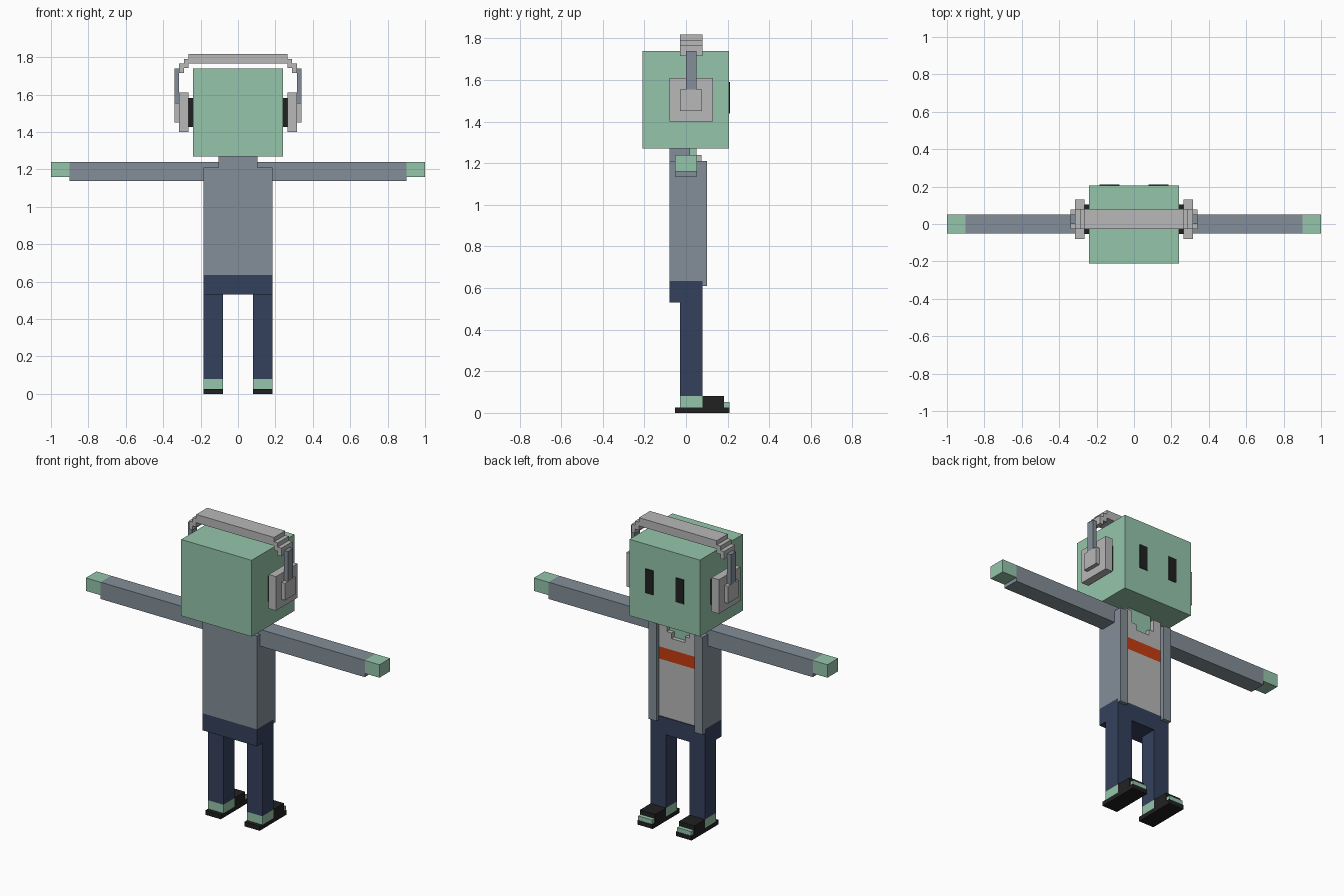
import bpy

if "Cube" in bpy.data.objects:
    bpy.data.objects.remove(bpy.data.objects["Cube"])


def material(name, r, g, b):
    """Flat colour given as sRGB bytes, stored as linear."""
    def lin(c):
        c /= 255
        return c / 12.92 if c <= 0.04045 else ((c + 0.055) / 1.055) ** 2.4
    m = bpy.data.materials.new(name)
    m.diffuse_color = (lin(r), lin(g), lin(b), 1)
    m.use_nodes = True
    m.node_tree.nodes["Principled BSDF"].inputs["Base Color"].default_value = m.diffuse_color
    return m


SKIN = material("green skin", 149, 197, 170)
SLATE = material("slate jacket", 131, 143, 152)
NAVY = material("navy trousers", 52, 64, 92)
BLACK = material("black", 33, 33, 33)
GREY = material("light grey", 184, 184, 184)
ORANGE = material("orange stripe", 197, 60, 14)


def box(name, mat, x, y, z):
    """Box from its (min, max) range on each axis."""
    cx, cy, cz = ((r[0] + r[1]) / 2 for r in (x, y, z))
    bpy.ops.mesh.primitive_cube_add(size=1, location=(cx, cy, cz))
    ob = bpy.context.object
    ob.name = name
    ob.scale = (x[1] - x[0], y[1] - y[0], z[1] - z[0])
    bpy.ops.object.transform_apply(location=False, rotation=False, scale=True)
    ob.data.materials.append(mat)
    return ob


def pair(name, mat, x, y, z):
    """Mirrored boxes on both sides of x = 0."""
    box(name + "_right", mat, x, y, z)
    box(name + "_left", mat, (-x[1], -x[0]), y, z)


# Head, eyes and neck
box("head", SKIN, (-0.24, 0.24), (-0.21, 0.207), (1.27, 1.74))
pair("eye", BLACK, (0.077, 0.132), (0.204, 0.211), (1.44, 1.59))
box("neck", SKIN, (-0.078, 0.078), (-0.03, 0.05), (1.1, 1.275))

# Jacket: back, collar, sides and open front flaps
box("jacket_back", SLATE, (-0.185, 0.185), (-0.08, 0.045), (0.635, 1.21))
box("jacket_collar", SLATE, (-0.105, 0.105), (-0.08, 0.02), (1.2, 1.27))
pair("jacket_side", SLATE, (0.13, 0.185), (0.04, 0.08), (0.635, 1.21))
pair("jacket_flap", SLATE, (0.13, 0.185), (0.08, 0.102), (0.61, 1.21))

# Shirt with stripe and stepped neckline
SHIRT_Y = (0.04, 0.075)
box("shirt_lower", GREY, (-0.13, 0.13), SHIRT_Y, (0.63, 0.985))
box("shirt_stripe", ORANGE, (-0.13, 0.13), SHIRT_Y, (0.985, 1.06))
box("shirt_chest", GREY, (-0.13, 0.13), SHIRT_Y, (1.06, 1.13))
pair("shirt_neckline", GREY, (0.045, 0.13), SHIRT_Y, (1.13, 1.165))
pair("shirt_shoulder", GREY, (0.078, 0.13), SHIRT_Y, (1.165, 1.24))

# Arms held straight out
pair("sleeve", SLATE, (0.078, 0.9), (-0.052, 0.052), (1.137, 1.24))
pair("hand", SKIN, (0.9, 1.0), (-0.052, 0.052), (1.16, 1.24))

# Trousers
box("hips", NAVY, (-0.185, 0.185), (-0.08, 0.08), (0.53, 0.635))
pair("trouser_leg", NAVY, (0.08, 0.185), (-0.028, 0.08), (0.08, 0.53))

# Feet in sandals
pair("heel", SKIN, (0.08, 0.185), (-0.028, 0.08), (0.027, 0.08))
pair("sole", BLACK, (0.08, 0.185), (-0.053, 0.21), (0, 0.027))
pair("sandal_strap", BLACK, (0.08, 0.185), (0.08, 0.183), (0.027, 0.08))
pair("toes", SKIN, (0.085, 0.18), (0.183, 0.208), (0.027, 0.053))

# Headphone cups and struts
pair("ear_cushion", BLACK, (0.24, 0.265), (-0.053, 0.105), (1.427, 1.583))
pair("ear_cup", GREY, (0.265, 0.315), (-0.08, 0.13), (1.4, 1.61))
pair("ear_plate", GREY, (0.315, 0.34), (-0.028, 0.077), (1.45, 1.555))
pair("headphone_strut", SLATE, (0.315, 0.34), (0, 0.05), (1.555, 1.74))

# Headband stepping up to a flat top
BAND_Y = (-0.028, 0.08)
for i in range(2):
    x, z = 0.29 - 0.025 * i, 1.715 + 0.026 * i
    pair("band_step_%d" % (i + 1), GREY, (x, x + 0.025), BAND_Y, (z, z + 0.05))
box("headband", GREY, (-0.265, 0.265), BAND_Y, (1.767, 1.818))
